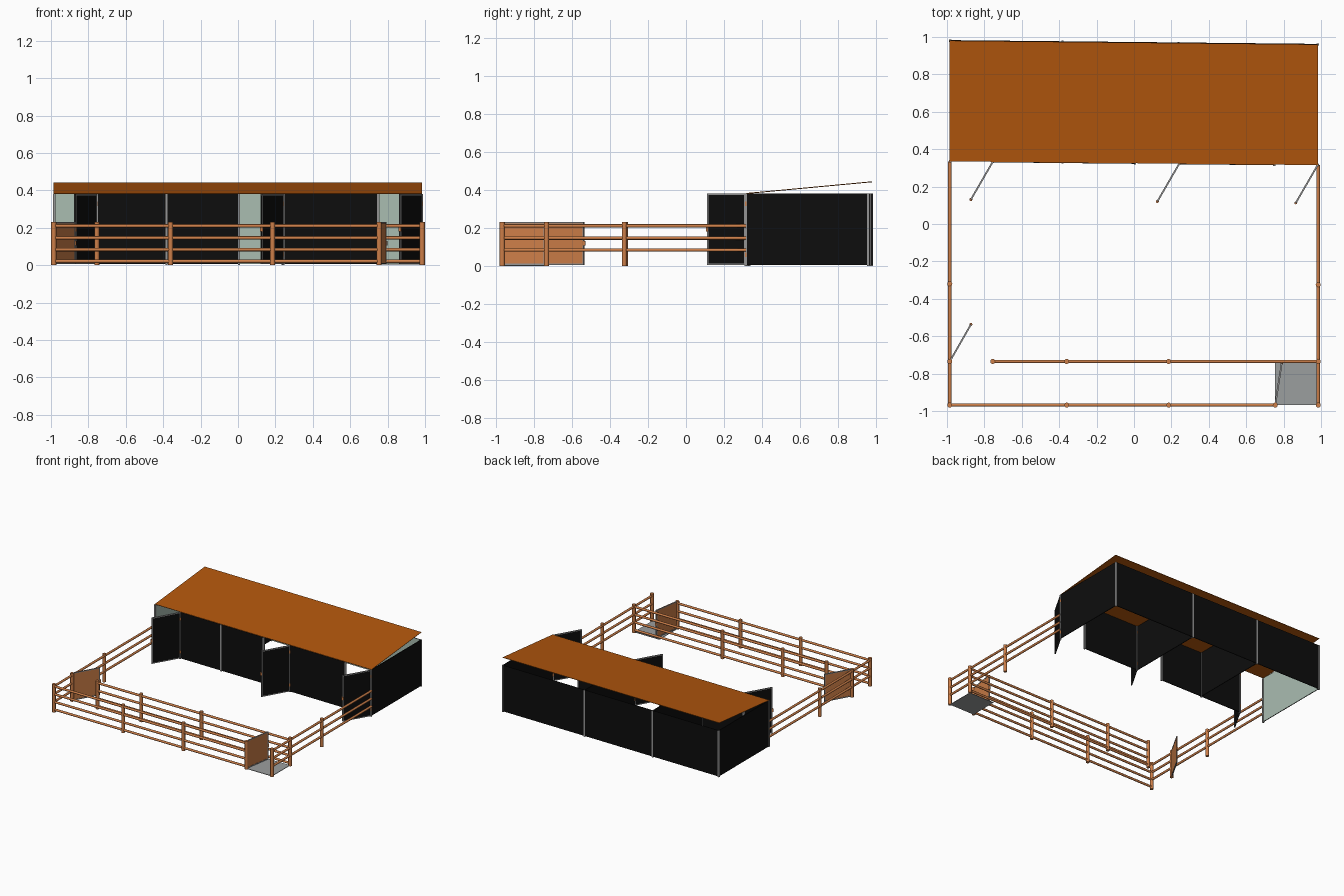
import bpy, bmesh, math
from mathutils import Vector, Matrix

if "Cube" in bpy.data.objects:
    bpy.data.objects.remove(bpy.data.objects["Cube"])


def material(name, rgb):
    m = bpy.data.materials.new(name)
    m.use_nodes = True
    m.diffuse_color = (*rgb, 1)
    m.node_tree.nodes["Principled BSDF"].inputs["Base Color"].default_value = (*rgb, 1)
    return m


ROOF = material("roof orange brown", (0.45, 0.095, 0.004))
WOOD = material("fence wood", (0.61, 0.21, 0.065))
BLACK = material("panel black", (0.004, 0.004, 0.004))
GREEN = material("lining pale green", (0.40, 0.51, 0.44))
STEEL = material("post steel", (0.3, 0.3, 0.3))
PLATE = material("floor grey", (0.33, 0.345, 0.345))


def finish(bm, name, mats):
    mesh = bpy.data.meshes.new(name)
    bm.to_mesh(mesh)
    bm.free()
    for m in mats:
        mesh.materials.append(m)
    ob = bpy.data.objects.new(name, mesh)
    bpy.context.collection.objects.link(ob)
    return ob


def panel(name, p, q, z0, z1, thick, mat, lining=None):
    """Upright board from p to q; an optional lining colours its left side."""
    p, q = Vector(p), Vector(q)
    d = q - p
    bm = bmesh.new()
    mid = (p + q) / 2
    place = (Matrix.Translation((mid.x, mid.y, (z0 + z1) / 2))
             @ Matrix.Rotation(math.atan2(d.y, d.x), 4, "Z"))
    bmesh.ops.create_cube(bm, size=1, matrix=Matrix.Diagonal((d.length, thick, z1 - z0, 1)))
    bm.normal_update()
    if lining:
        for f in bm.faces:
            f.material_index = int(f.normal.y > 0.5)
    bm.transform(place)
    return finish(bm, name, [mat, lining] if lining else [mat])


def rod(name, a, b, r, mat, sides=12):
    """Round bar from a to b."""
    a, b = Vector(a), Vector(b)
    d = b - a
    bm = bmesh.new()
    bmesh.ops.create_cone(bm, cap_ends=True, segments=sides, radius1=r, radius2=r, depth=d.length,
                          matrix=Matrix.Translation((a + b) / 2)
                          @ d.to_track_quat("Z", "Y").to_matrix().to_4x4())
    for f in bm.faces:
        f.smooth = len(f.verts) == 4
    for e in bm.edges:
        e.smooth = e.calc_face_angle(0) < 0.8
    return finish(bm, name, [mat])


def knob(name, p, z):
    rod(name, (*p, z - 0.012), (*p, z + 0.012), 0.008, WOOD)


def framed_leaf(name, hinge, tip, z0, z1, mat):
    """Swinging leaf with a thin steel frame, hinges and a latch."""
    hinge, tip = Vector(hinge), Vector(tip)
    step = (tip - hinge).normalized() * 0.008
    panel(name, hinge, tip, z0, z1, 0.005, mat)
    for part, low, high in (("bottom", z0, z0 + 0.007), ("top", z1 - 0.007, z1)):
        panel(f"{name}_{part}_frame", hinge, tip, low, high, 0.009, STEEL)
    panel(name + "_hinge_frame", hinge, hinge + step, z0, z1, 0.009, STEEL)
    panel(name + "_latch_frame", tip - step, tip, z0, z1, 0.009, STEEL)
    knob(name + "_latch", tip, (z0 + z1) / 2)
    for i, t in enumerate((0.14, 0.86)):
        knob(f"{name}_hinge_{i}", hinge, z0 + (z1 - z0) * t)


# Shed runs very slightly askew to the yard
WALL = 0.38
SKEW = -0.0102
END = 0.982


def front(x):
    return (x, 0.325 + SKEW * x)


def back(x):
    return (x, 0.97 + SKEW * x)


back_x = [END, 0.238, -0.382, -END]
for i, (a, b) in enumerate(zip(back_x, back_x[1:])):
    panel(f"back_wall_{i}", back(a), back(b), 0.005, WALL, 0.006, BLACK, GREEN)
panel("right_wall", back(-END), front(-END), 0.005, WALL, 0.006, BLACK, GREEN)
panel("left_wall", back(END), front(END), 0.005, WALL, 0.006, BLACK)
for i, x in enumerate(back_x[1:3]):
    panel(f"stall_partition_{i}", back(x), front(x), 0.005, WALL, 0.006, BLACK)
for i, (a, b) in enumerate(((-0.755, -0.382), (-0.382, 0.005), (0.242, 0.75))):
    panel(f"front_wall_{i}", front(a), front(b), 0.005, WALL, 0.006, BLACK)

# Steel posts between wall panels
spots = [back(x) for x in back_x]
spots += [front(x) for x in (-END, -0.755, -0.382, 0.005, 0.242, 0.75, END)]
for i, (x, y) in enumerate(spots):
    panel(f"wall_post_{i}", (x - 0.006, y), (x + 0.006, y), 0, WALL, 0.012, STEEL)

# Stall doors standing open
for i, x in enumerate((-0.755, 0.242, END)):
    hx, hy = front(x)
    framed_leaf(f"stall_door_{i}", (hx, hy), (hx - 0.117, hy - 0.202), 0.005, WALL, BLACK)

# Sloping roof sheet
bm = bmesh.new()
corners = [(*front(-0.987), 0.383), (*front(0.985), 0.383),
           (*back(0.985), 0.443), (*back(-0.987), 0.443)]
bm.faces.new([bm.verts.new(c) for c in corners])
roof = finish(bm, "roof", [ROOF])
roof.modifiers.new("thickness", "SOLIDIFY").thickness = 0.003

# Yard fence
SIDE = 0.985
OUTER = -0.968
INNER = -0.735
POST_H = 0.23
posts = [(x, OUTER) for x in (-SIDE, -0.36, 0.185, 0.755, SIDE)]
posts += [(x, INNER) for x in (-SIDE, -0.755, -0.36, 0.185, SIDE)]
posts += [(-SIDE, -0.32), (SIDE, -0.325)]
for i, p in enumerate(posts):
    rod(f"fence_post_{i}", (*p, 0), (*p, POST_H), 0.0135, WOOD)

levels = (0.21, 0.146, 0.083, 0.021)
runs = [("front_rail", (-SIDE, OUTER), (0.755, OUTER), 4),
        ("inner_rail", (-0.755, INNER), (SIDE, INNER), 4),
        ("right_rail", (-SIDE, OUTER), front(-SIDE), 3),
        ("left_rail", (SIDE, OUTER), front(SIDE), 3)]
for name, a, b, count in runs:
    for i, z in enumerate(levels[:count]):
        rod(f"{name}_{i}", (*a, z), (*b, z), 0.009, WOOD)

# Yard gates and the ground plate beside one of them
framed_leaf("passage_gate", (-SIDE, INNER), (-0.872, -0.537), 0.005, POST_H, WOOD)
framed_leaf("entry_gate", (0.755, OUTER), (0.79, -0.742), 0.005, POST_H, WOOD)
panel("ground_plate", (0.755, -0.852), (SIDE, -0.852), 0, 0.004, 0.232, PLATE)
